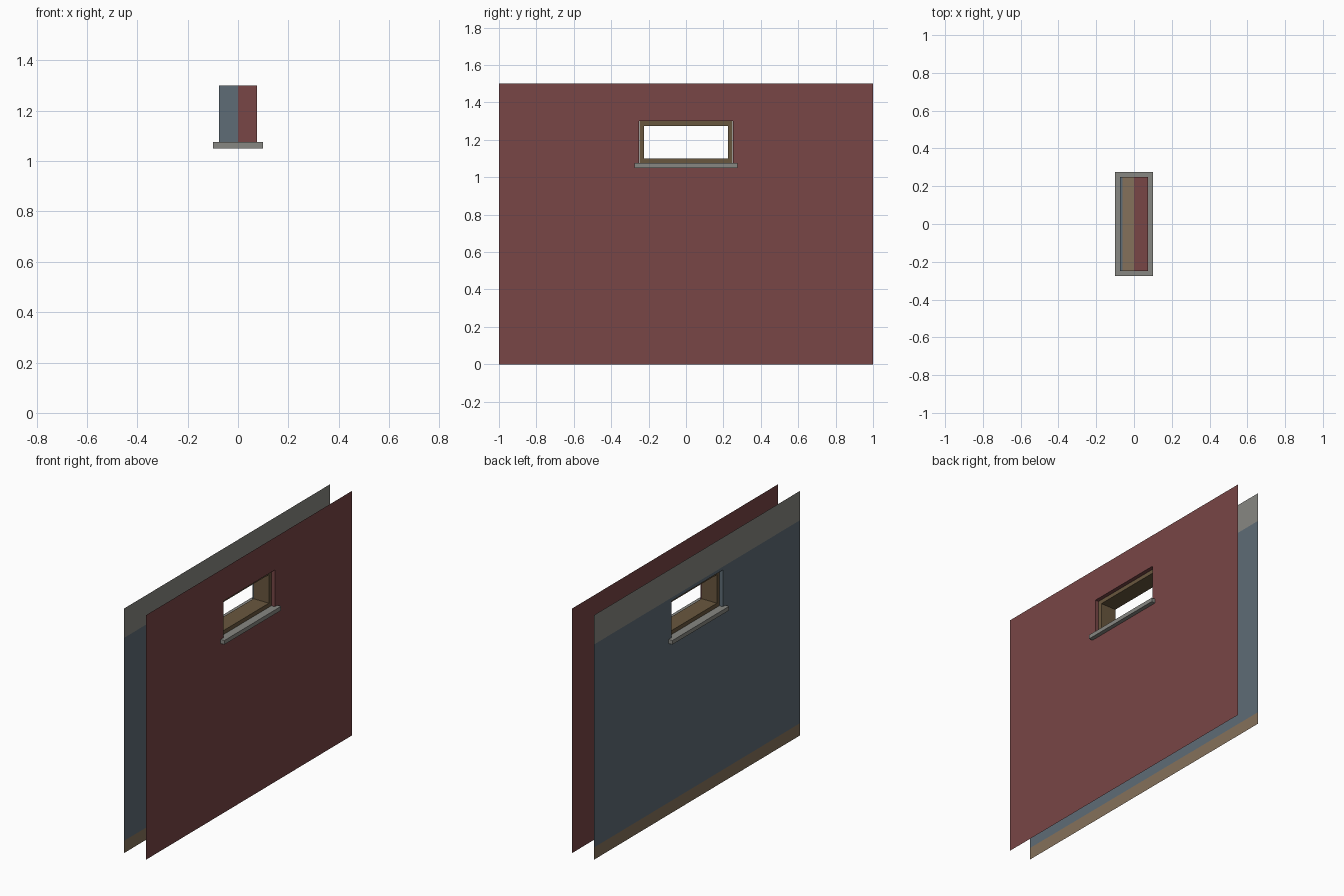
import bpy

if "Cube" in bpy.data.objects:
    bpy.data.objects.remove(bpy.data.objects["Cube"])


def material(name, r, g, b):
    # sRGB 0-255 to linear diffuse colour
    m = bpy.data.materials.new(name)
    m.diffuse_color = [(c / 255 / 12.92) if c < 11 else ((c / 255 + 0.055) / 1.055) ** 2.4
                       for c in (r, g, b)] + [1.0]
    m.use_nodes = True
    m.node_tree.nodes["Principled BSDF"].inputs["Base Color"].default_value = m.diffuse_color
    return m


RED = material("dark red", 120, 70, 70)
SLATE = material("slate blue", 94, 108, 118)
GREY = material("stone grey", 135, 135, 130)
TAN = material("skirting brown", 133, 113, 91)
WOOD = material("frame wood", 105, 87, 62)

T = 0.075                     # half the wall thickness
HY, Z0, Z1 = 0.25, 1.075, 1.3  # window opening


def build(name, quads, mats):
    """quads: list of (four points, material index)"""
    verts = [p for pts, _ in quads for p in pts]
    faces = [range(i * 4, i * 4 + 4) for i in range(len(quads))]
    me = bpy.data.meshes.new(name)
    me.from_pydata(verts, [], [list(f) for f in faces])
    for m in mats:
        me.materials.append(m)
    for poly, (_, mi) in zip(me.polygons, quads):
        poly.material_index = mi
    ob = bpy.data.objects.new(name, me)
    bpy.context.collection.objects.link(ob)
    return ob


def wall(name, side, mats, bands, soffit_cut):
    """One open wall sheet with a hole, and its half of the opening's reveal."""
    x = side * T
    quads = []

    def quad(pts, mi):
        quads.append((pts if side > 0 else pts[::-1], mi))

    ys = [-1, -HY, HY, 1]
    zs = sorted({0, Z0, Z1, 1.5, *bands})
    for za, zb in zip(zs, zs[1:]):
        mi = 0
        if bands:
            mi = 1 if za >= bands[1] else 2 if zb <= bands[0] else 0
        for j, (ya, yb) in enumerate(zip(ys, ys[1:])):
            if j == 1 and Z0 <= za < Z1:
                continue
            quad([(x, ya, za), (x, yb, za), (x, yb, zb), (x, ya, zb)], mi)
    # side reveals, facing into the opening
    quad([(0, -HY, Z0), (x, -HY, Z0), (x, -HY, Z1), (0, -HY, Z1)][::-1], 0)
    quad([(0, HY, Z0), (x, HY, Z0), (x, HY, Z1), (0, HY, Z1)], 0)
    # top reveal, in one or two strips
    xs = [0, side * soffit_cut, x] if soffit_cut else [0, x]
    for k, (a, b) in enumerate(zip(xs, xs[1:])):
        mi = 2 if soffit_cut and k == 0 else 0
        quad([(a, -HY, Z1), (a, HY, Z1), (b, HY, Z1), (b, -HY, Z1)], mi)
    return build(name, quads, mats)


def box(name, lo, hi, mat):
    bpy.ops.mesh.primitive_cube_add(size=1, location=[(a + b) / 2 for a, b in zip(lo, hi)])
    ob = bpy.context.object
    ob.name = name
    ob.scale = [b - a for a, b in zip(lo, hi)]
    ob.data.materials.append(mat)
    return ob


# Wall sheets
wall("outer_wall", 1, [RED], [], 0)
wall("inner_wall", -1, [SLATE, GREY, TAN], [0.075, 1.32], 0.06)

# Window frame, a hair inside the opening
D, W, E = 0.052, 0.025, 0.0006
box("frame_bottom", (-D, -HY + E, Z0 + E), (D, HY - E, Z0 + W), WOOD)
box("frame_top", (-D, -HY + E, Z1 - W), (D, HY - E, Z1 - E), WOOD)
for s, label in ((-1, "near"), (1, "far")):
    a, b = sorted((s * (HY - E), s * (HY - W)))
    box("frame_side_" + label, (-D, a, Z0 + W), (D, b, Z1 - W), WOOD)

# Sill through both walls
box("window_sill", (-0.1, -0.275, 1.05), (0.1, 0.275, Z0), GREY)
